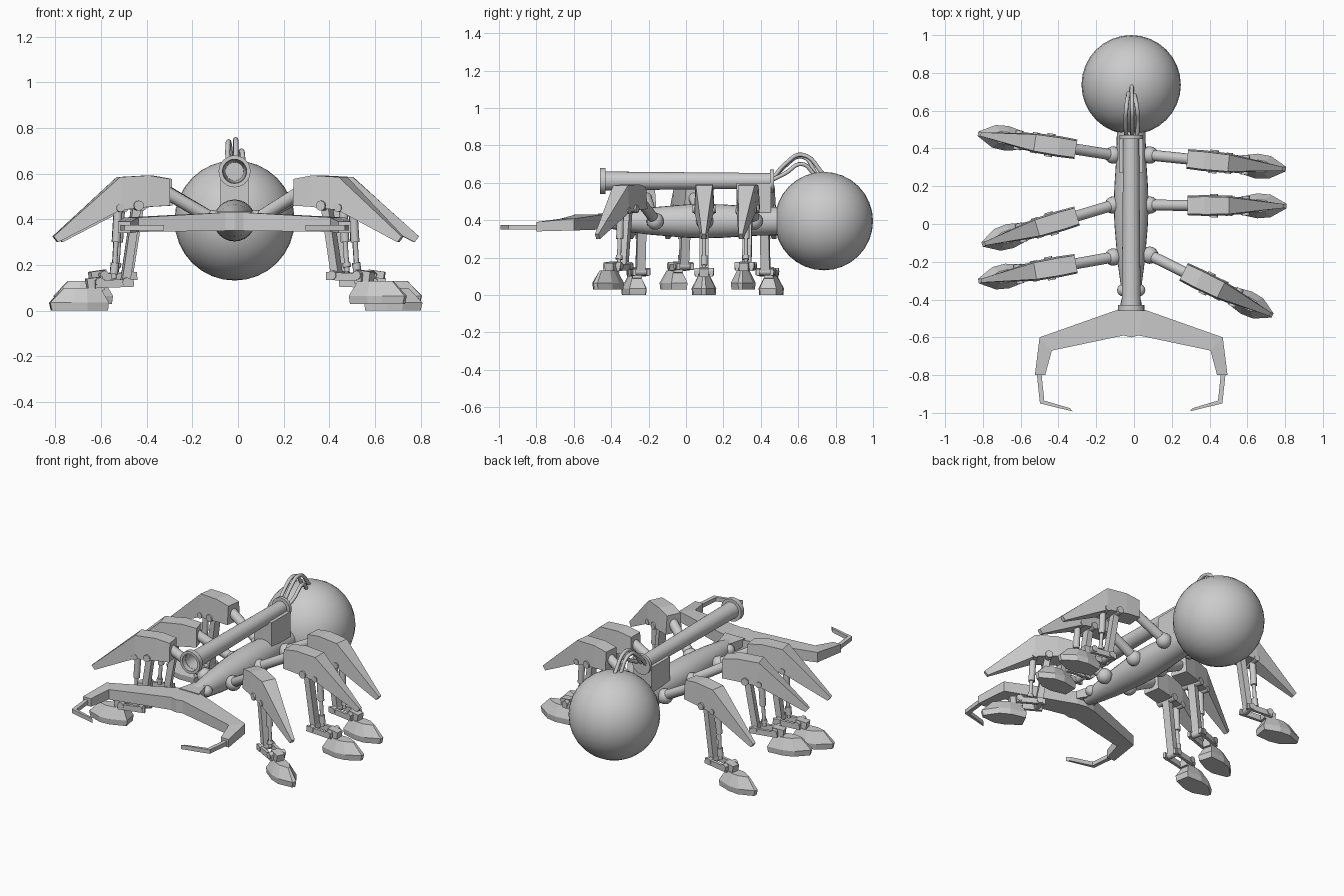
import bpy, bmesh, math
from mathutils import Matrix, Vector

cube = bpy.data.objects.get("Cube")
if cube:
    bpy.data.objects.remove(cube, do_unlink=True)

CX = -0.015
CENTRE = Matrix.Translation((CX, 0, 0))


def finish(name, bm, matrix, smooth):
    bmesh.ops.remove_doubles(bm, verts=bm.verts, dist=1e-5)
    bmesh.ops.recalc_face_normals(bm, faces=bm.faces)
    mesh = bpy.data.meshes.new(name)
    bm.to_mesh(mesh)
    bm.free()
    ob = bpy.data.objects.new(name, mesh)
    bpy.context.collection.objects.link(ob)
    ob.matrix_world = matrix
    if smooth:
        bpy.ops.object.select_all(action='DESELECT')
        ob.select_set(True)
        bpy.context.view_layer.objects.active = ob
        bpy.ops.object.shade_smooth_by_angle(angle=math.radians(35))
    return ob


def loft(name, rings, matrix=CENTRE, smooth=False):
    """Skin a list of equal-length rings and cap both ends."""
    bm = bmesh.new()
    loops = [[bm.verts.new(p) for p in ring] for ring in rings]
    n = len(loops[0])
    for a, b in zip(loops, loops[1:]):
        for i in range(n):
            j = (i + 1) % n
            bm.faces.new((a[i], a[j], b[j], b[i]))
    bm.faces.new(loops[0])
    bm.faces.new(loops[-1])
    return finish(name, bm, matrix, smooth)


def lathe_y(name, profile, z, n=24):
    """Revolve (y, radius) pairs around an axis along y."""
    turn = [2 * math.pi * i / n for i in range(n)]
    return loft(name, [[(r * math.cos(a), y, z + r * math.sin(a)) for a in turn]
                       for y, r in profile], smooth=True)


def rod(name, a, b, r, matrix, r2=None, n=12):
    a, b = Vector(a), Vector(b)
    bm = bmesh.new()
    place = Matrix.Translation((a + b) / 2) @ (b - a).to_track_quat('Z', 'Y').to_matrix().to_4x4()
    bmesh.ops.create_cone(bm, cap_ends=True, segments=n, radius1=r,
                          radius2=r if r2 is None else r2, depth=(b - a).length, matrix=place)
    return finish(name, bm, matrix, True)


def ball(name, p, r, matrix=CENTRE, u=16, v=10):
    bm = bmesh.new()
    bmesh.ops.create_uvsphere(bm, u_segments=u, v_segments=v, radius=r,
                              matrix=Matrix.Translation(p))
    return finish(name, bm, matrix, True)


def bar(name, a, b, w, h, matrix):
    """Rectangular bar between two points in the leg plane."""
    a, b = Vector(a), Vector(b)
    side = Vector((0, w / 2, 0))
    up = (b - a).cross(side).normalized() * h / 2
    return loft(name, [[p - side - up, p + side - up, p + side + up, p - side + up]
                       for p in (a, b)], matrix)


def box(name, lo, hi):
    return loft(name, [[(lo[0], lo[1], z), (hi[0], lo[1], z), (hi[0], hi[1], z), (lo[0], hi[1], z)]
                       for z in (lo[2], hi[2])])


# Abdomen and spindle body
ball("abdomen", (0, 0.737, 0.395), 0.263, u=32, v=16)
lathe_y("body", [(-0.43, 0.035), (-0.35, 0.052), (-0.2, 0.072), (0, 0.089), (0.1, 0.092),
                 (0.2, 0.089), (0.35, 0.079), (0.52, 0.075)], 0.395)

# Open tube on the back, with its mount
lathe_y("back_tube", [(-0.1, 0.04), (-0.4, 0.05), (-0.46, 0.053), (-0.46, 0.07), (-0.43, 0.07),
                      (-0.43, 0.05), (0.45, 0.042), (0.45, 0.062), (0.47, 0.062), (0.47, 0.02)], 0.61)
box("tube_mount", (-0.062, 0.27, 0.44), (0.062, 0.455, 0.6))

# Hoses arching from the tube to the abdomen
for k, (dx, top, far) in enumerate([(-0.025, 0.74, 0.7), (0.005, 0.75, 0.74), (0.03, 0.7, 0.69)]):
    curve = bpy.data.curves.new("hose", 'CURVE')
    curve.dimensions = '3D'
    curve.bevel_depth = 0.011
    curve.bevel_resolution = 2
    curve.resolution_u = 6
    spline = curve.splines.new('BEZIER')
    path = [(dx, 0.46, 0.615), (dx * 1.2, 0.53, top - 0.05), (dx, 0.62, top), (dx / 2, far, 0.64)]
    spline.bezier_points.add(len(path) - 1)
    for point, co in zip(spline.bezier_points, path):
        point.co = co
        point.handle_left_type = point.handle_right_type = 'AUTO'
    hose = bpy.data.objects.new(f"hose_{k + 1}", curve)
    bpy.context.collection.objects.link(hose)
    hose.matrix_world = CENTRE

# Eyes and mandibles; each section is outer xy, inner xy, z range
JAW = [((0, -0.44), (0, -0.6), 0.35, 0.43), ((0.06, -0.45), (0.04, -0.59), 0.35, 0.43),
       ((0.485, -0.6), (0.42, -0.67), 0.345, 0.408), ((0.51, -0.8), (0.455, -0.8), 0.34, 0.39)]
TIP = [((0.5, -0.79), (0.475, -0.79), 0.35, 0.375), ((0.483, -0.95), (0.46, -0.935), 0.35, 0.375),
       ((0.31, -0.992), (0.325, -0.975), 0.35, 0.375)]
for s, side in ((1, "left"), (-1, "right")):
    ball(f"eye_{side}", (s * 0.042, -0.35, 0.4), 0.033)
    for part, sections in (("mandible", JAW), ("mandible_tip", TIP)):
        loft(f"{part}_{side}", [[(s * o[0], o[1], lo), (s * i[0], i[1], lo),
                                 (s * i[0], i[1], hi), (s * o[0], o[1], hi)]
                                for o, i, lo, hi in sections])
loft("mandible_hub", [[(-w, y, z), (w, y, z), (w, y, 0.435), (-w, y, 0.435)]
                      for y, w, z in ((-0.36, 0.04, 0.37), (-0.47, 0.07, 0.39))])


def leg(tag, hip, foot, lift):
    """One leg; local x runs outward from the hip, z is world height."""
    angle = math.atan2(foot[1] - hip[1], foot[0] - hip[0])
    M = Matrix.Translation((hip[0], hip[1], 0)) @ Matrix.Rotation(angle, 4, 'Z')

    def name(part):
        return f"{part}_{tag}"

    # Hip joint and strut
    ball(name("hip_ball"), (0, 0, 0.395), 0.046, M)
    rod(name("hip_socket"), (-0.06, 0, 0.395), (0, 0, 0.395), 0.03, M)
    rod(name("hip_strut"), (0, 0, 0.4), (0.22, 0, 0.525), 0.029, M)

    # Armoured upper leg, tapering down to a narrow tip
    sections = [(0.2, 0.46, 0.2, 0.577, 0.052), (0.29, 0.455, 0.29, 0.592, 0.055),
                (0.42, 0.44, 0.42, 0.585, 0.052), (0.69, 0.3, 0.71, 0.325, 0.012)]
    loft(name("upper_leg"), [[(xl, -w, zl), (xl, w, zl), (xh, w * 0.85, zh), (xh, -w * 0.85, zh)]
                             for xl, zl, xh, zh, w in sections], M)

    # Knee axle, twin shin bars and piston
    knee, ankle, heel = (0.34, 0, 0.46), (0.39, 0, 0.125 + lift), (0.51, 0, 0.11 + lift)
    rod(name("knee_axle"), (0.34, -0.062, 0.46), (0.34, 0.062, 0.46), 0.022, M)
    rod(name("piston_axle"), (0.42, -0.055, 0.45), (0.42, 0.055, 0.45), 0.018, M)
    bar(name("shin"), knee, ankle, 0.048, 0.036, M)
    rod(name("piston_sleeve"), (0.42, 0, 0.46), (0.43, 0, 0.3), 0.019, M)
    rod(name("piston"), (0.43, 0, 0.31), (0.44, 0, 0.14 + lift), 0.011, M)
    rod(name("piston_foot"), (0.435, 0, 0.21), (0.44, 0, 0.16 + lift), 0.018, M)

    # Ankle links and axles
    for y in (-0.038, 0.038):
        bar(name("ankle_link"), (0.36, y, 0.122 + lift), (0.53, y, 0.115 + lift), 0.018, 0.034, M)
    for x, z in ((ankle[0], ankle[2]), (heel[0], heel[2] + 0.015)):
        rod(name("ankle_axle"), (x, -0.052, z), (x, 0.052, z), 0.02, M)
    bar(name("foot_bracket"), (0.49, 0, 0.12 + lift), (0.56, 0, 0.11 + lift), 0.05, 0.06, M)

    # Pointed foot with sloping sides
    plan = [(0.47, -0.045), (0.57, -0.066), (0.64, -0.06), (0.725, -0.012),
            (0.725, 0.012), (0.64, 0.06), (0.57, 0.066), (0.47, 0.045)]
    loft(name("foot"), [[(0.56 + (x - 0.56) * k, y * w, z + lift) for x, y in plan]
                        for z, k, w in ((0, 0.95, 0.95), (0.035, 1, 1), (0.1, 0.62, 0.5))], M)


# Six legs in a walking pose, alternate feet raised
leg("right_rear", (-0.11, 0.365), (-0.81, 0.475), 0)
leg("right_middle", (-0.11, 0.1), (-0.81, -0.11), 0.03)
leg("right_front", (-0.11, -0.175), (-0.81, -0.3), 0)
leg("left_rear", (0.083, 0.365), (0.81, 0.29), 0.03)
leg("left_middle", (0.083, 0.1), (0.8, 0.095), 0)
leg("left_front", (0.083, -0.165), (0.745, -0.49), 0.03)
